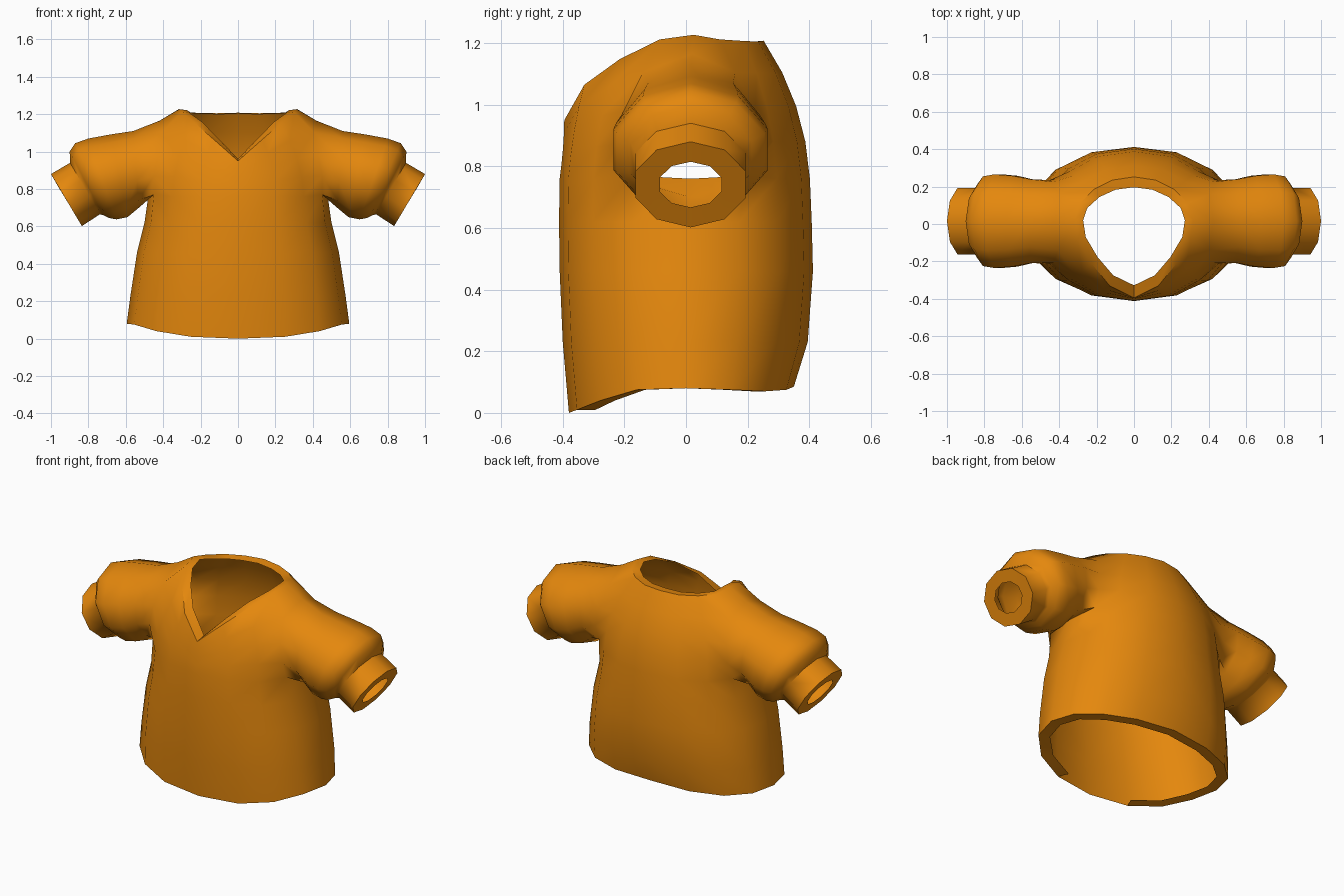
import bpy, bmesh, math
from mathutils import Vector

if "Cube" in bpy.data.objects:
    bpy.data.objects.remove(bpy.data.objects["Cube"])

fabric = bpy.data.materials.new("orange fabric")
fabric.diffuse_color = (0.78, 0.245, 0.004, 1)
fabric.use_nodes = True
fabric.node_tree.nodes["Principled BSDF"].inputs["Base Color"].default_value = fabric.diffuse_color


def finish(name, bm):
    """Mirror to the other side, smooth with crisp rims."""
    mesh = bpy.data.meshes.new(name)
    bm.to_mesh(mesh)
    bm.free()
    mesh.materials.append(fabric)
    ob = bpy.data.objects.new(name, mesh)
    bpy.context.collection.objects.link(ob)
    bpy.ops.object.select_all(action='DESELECT')
    ob.select_set(True)
    bpy.context.view_layer.objects.active = ob
    m = ob.modifiers.new("mirror", 'MIRROR')
    m.merge_threshold = 0.002
    bpy.ops.object.modifier_apply(modifier="mirror")
    bpy.ops.object.shade_smooth_by_angle(angle=math.radians(55))
    return ob


def ring(bm, top, bottom, w, n=10, yc=0.015):
    """Tilted oval ring around the arm, starting at its underside."""
    t, b = Vector((top[0], yc, top[1])), Vector((bottom[0], yc, bottom[1]))
    mid, half = (t + b) / 2, (t - b) / 2
    verts = []
    for i in range(n):
        a = 2 * math.pi * i / n
        verts.append(bm.verts.new(mid - half * math.cos(a) + Vector((0, w * math.sin(a), 0))))
    return verts


def bridge(bm, r0, r1):
    n = len(r0)
    for i in range(n):
        j = (i + 1) % n
        bm.faces.new((r0[i], r0[j], r1[j], r1[i]))


# Torso rings: height, half width, front depth, back depth
RINGS = [(0, .595, .38, .35), (.23, .575, .40, .395), (.46, .54, .41, .412),
         (.62, .50, .412, .408), (.76, .48, .41, .402)]
# Hem heights and V-neck edge, from front centre round to back centre
HEM = [0, .01, .04, .075, .08, .075, .07, .075, .085]
NECK = [(0, -.395, .95), (.13, -.33, 1.065), (.225, -.215, 1.148), (.30, -.085, 1.212),
        (.316, .025, 1.227), (.29, .11, 1.212), (.215, .185, 1.207), (.115, .235, 1.205),
        (0, .252, 1.208)]
# Armhole edge, keyed by (column, row)
ARMHOLE = {(3, 4): (.45, -.18, .77), (3, 5): (.45, -.215, .87), (3, 6): (.43, -.205, .98),
           (3, 7): (.405, -.14, 1.105), (4, 4): (.48, .015, .76), (4, 7): (.42, .02, 1.165),
           (5, 4): (.45, .20, .77), (5, 5): (.45, .235, .87), (5, 6): (.43, .225, .98),
           (5, 7): (.405, .16, 1.105)}


def torso_point(k, r):
    if (k, r) in ARMHOLE:
        return Vector(ARMHOLE[k, r])
    a = math.pi * k / 8
    z, w, front, back = RINGS[min(r, 4)]
    s, c = abs(math.sin(a)) ** .9, abs(math.cos(a)) ** .9
    p = Vector((0 if k in (0, 8) else w * s, -front * c if k < 4 else back * c, z))
    if r == 0:
        p.z = HEM[k]
    if r > 4:   # chest and back curve in to the neck edge
        end, t = Vector(NECK[k]), (r - 4) / 4
        ctrl = Vector((p.x * .98, p.y * .965, p.z + .55 * (end.z - p.z)))
        p = p * (1 - t) ** 2 + ctrl * 2 * t * (1 - t) + end * t * t
    return p


# Shirt skin: torso, then sleeve and cuff
bm = bmesh.new()
V = {(k, r): bm.verts.new(torso_point(k, r)) for k in range(9) for r in range(9)
     if not (k == 4 and r in (5, 6))}
for k in range(8):
    for r in range(8):
        if not (k in (3, 4) and 4 <= r < 7):
            bm.faces.new((V[k, r], V[k + 1, r], V[k + 1, r + 1], V[k, r + 1]))
prev = [V[q] for q in ((4, 4), (5, 4), (5, 5), (5, 6), (5, 7),
                       (4, 7), (3, 7), (3, 6), (3, 5), (3, 4))]
for top, bottom, w in [((.56, 1.11), (.53, .70), .235), ((.68, 1.092), (.59, .65), .255),
                       ((.80, 1.07), (.65, .638), .263), ((.87, 1.045), (.69, .645), .252),
                       ((.90, 1.0), (.72, .66), .208), ((.898, .94), (.738, .665), .188),
                       ((1.0, .88), (.835, .602), .188), ((.963, .815), (.872, .667), .105)]:
    cur = ring(bm, top, bottom, w)
    bridge(bm, prev, cur)
    prev = cur

# Folded rims: flat lips turned inward at the neck and the hem
neck_in = [bm.verts.new((x * .86, y * (.83 if y < 0 else .78), z + (.012 if k < 3 else -.006)))
           for k, (x, y, z) in enumerate(NECK)]
hem_in = [bm.verts.new((V[k, 0].co.x * .89, V[k, 0].co.y * .83, V[k, 0].co.z)) for k in range(9)]
for k in range(8):
    bm.faces.new((V[k, 8], V[k + 1, 8], neck_in[k + 1], neck_in[k]))
    if k > 0:   # the hem lip is open at the front centre
        bm.faces.new((V[k + 1, 0], V[k, 0], hem_in[k], hem_in[k + 1]))
bmesh.ops.delete(bm, geom=[v for v in bm.verts if not v.link_faces], context='VERTS')
finish("shirt", bm)
